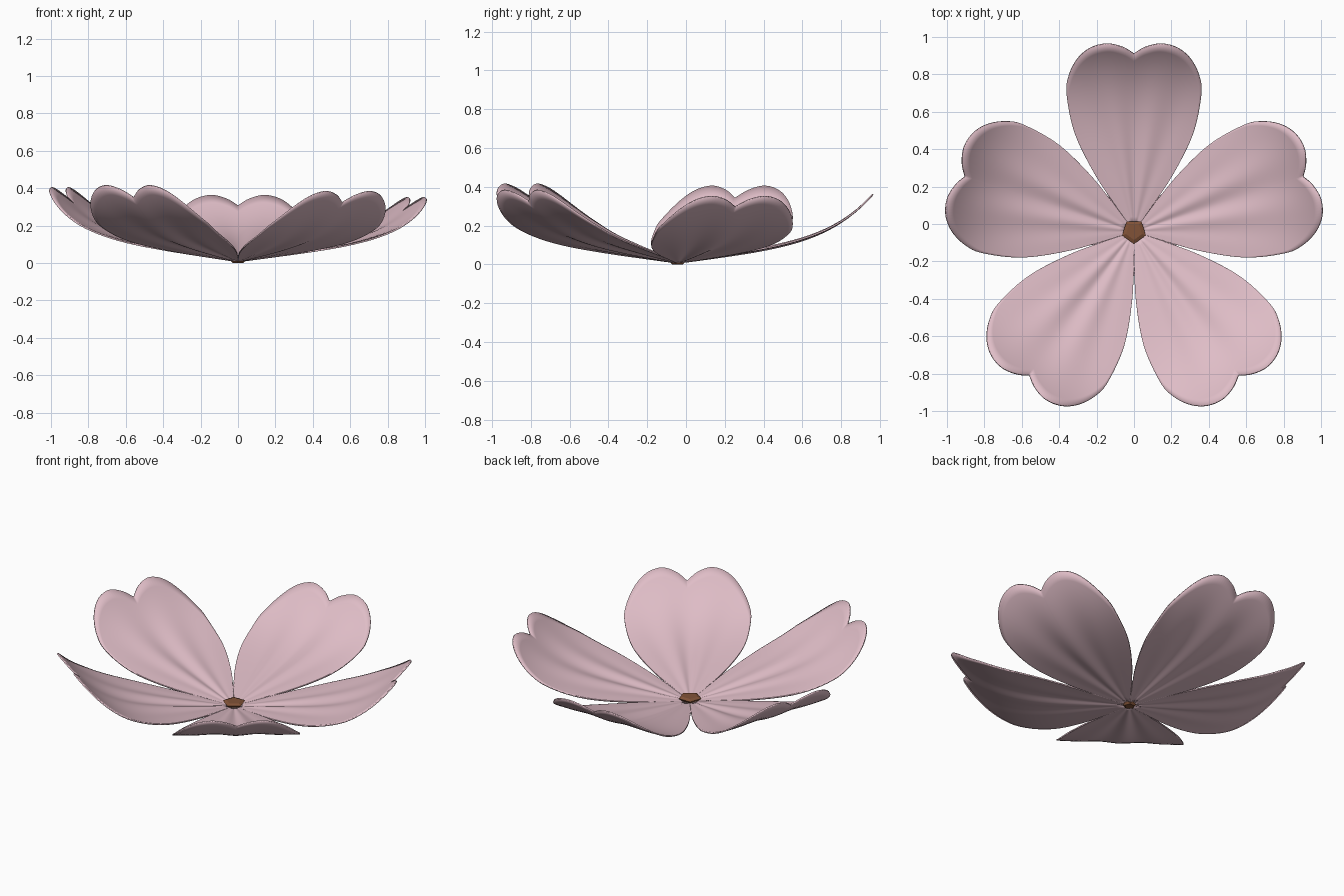
import bpy
import bmesh
import math
from mathutils import Vector, Matrix

cube = bpy.data.objects.get("Cube")
if cube:
    bpy.data.objects.remove(cube, do_unlink=True)

CENTRE = Matrix.Translation((0, -0.04, 0))


def make_material(name, colour):
    mat = bpy.data.materials.new(name)
    mat.use_nodes = True
    mat.diffuse_color = colour
    shader = mat.node_tree.nodes["Principled BSDF"]
    shader.inputs["Base Color"].default_value = colour
    shader.inputs["Roughness"].default_value = 0.7
    return mat


def make_object(name, bm, mat):
    bmesh.ops.recalc_face_normals(bm, faces=bm.faces)
    mesh = bpy.data.meshes.new(name)
    bm.to_mesh(mesh)
    bm.free()
    mesh.materials.append(mat)
    obj = bpy.data.objects.new(name, mesh)
    bpy.context.collection.objects.link(obj)
    return obj


def smooth_path(points, steps):
    """Catmull-Rom curve through the points."""
    pts = [points[0]] + points + [points[-1]]
    path = []
    for a, b, c, d in zip(pts, pts[1:], pts[2:], pts[3:]):
        for i in range(steps):
            t = i / steps
            path.append(0.5 * (2 * b + (c - a) * t
                               + (2 * a - 5 * b + 4 * c - d) * t ** 2
                               + (3 * b - a - 3 * c + d) * t ** 3))
    return path + [points[-1]]


# Half outline of a petal: half width against distance from the flower centre
half = [Vector(p) for p in [
    (0.07, 0.1), (0.2, 0.29), (0.315, 0.52), (0.36, 0.73), (0.35, 0.83),
    (0.305, 0.92), (0.235, 0.98), (0.145, 1.003), (0.06, 0.985), (0, 0.95)]]
mirrored = [Vector((-p.x, p.y)) for p in reversed(half[:-1])]
OUTLINE = smooth_path(half, 6) + smooth_path([half[-1]] + mirrored, 6)[1:]
ROWS = 24


def petal_height(x, r, lift):
    """Shallow bowl that curls up at the rim, with soft creases along it."""
    angle = math.atan2(x, r)
    fade = math.sin(math.pi * min(r, 1))
    crease = -0.008 * math.cos(18 * angle) * math.exp(-(angle / 0.3) ** 2) * fade
    return 0.008 + lift * (0.16 * r + 0.19 * r ** 5) + crease


def make_petal(name, degrees, lift, mat):
    bm = bmesh.new()
    columns = []
    for edge in OUTLINE:
        column = []
        for row in range(ROWS + 1):
            p = edge * (0.04 + 0.96 * row / ROWS)
            column.append(bm.verts.new((p.x, p.y, petal_height(p.x, p.y, lift))))
        columns.append(column)
    for a, b in zip(columns, columns[1:]):
        for i in range(ROWS):
            bm.faces.new((a[i], a[i + 1], b[i + 1], b[i]))
    turn = Matrix.Rotation(math.radians(degrees), 4, 'Z')
    bmesh.ops.transform(bm, matrix=CENTRE @ turn, verts=bm.verts)
    for f in bm.faces:
        f.smooth = True
    obj = make_object(name, bm, mat)
    shell = obj.modifiers.new("thickness", 'SOLIDIFY')
    shell.thickness = 0.008
    shell.offset = 0


pink = make_material("petal pink", (0.74, 0.51, 0.57, 1))
brown = make_material("centre brown", (0.22, 0.085, 0.038, 1))

# Five petals, each lifted a little differently
for i, (name, lift) in enumerate([
        ("back_petal", 1.0), ("right_side_petal", 1.12), ("front_right_petal", 1.15),
        ("front_left_petal", 1.06), ("left_side_petal", 0.97)]):
    make_petal(name, 72 * i, lift, pink)

# Five-sided flower centre, wider at the top with a slightly raised middle
bm = bmesh.new()
rings = []
for radius, z in [(0.03, 0.0), (0.067, 0.036), (0.045, 0.044)]:
    rings.append([bm.verts.new((radius * math.sin(k * math.tau / 5),
                                -radius * math.cos(k * math.tau / 5), z))
                  for k in range(5)])
for low, high in zip(rings, rings[1:]):
    for k in range(5):
        n = (k + 1) % 5
        bm.faces.new((low[k], low[n], high[n], high[k]))
bm.faces.new(rings[0])
bm.faces.new(rings[-1])
bmesh.ops.transform(bm, matrix=CENTRE, verts=bm.verts)
make_object("flower_centre", bm, brown)
